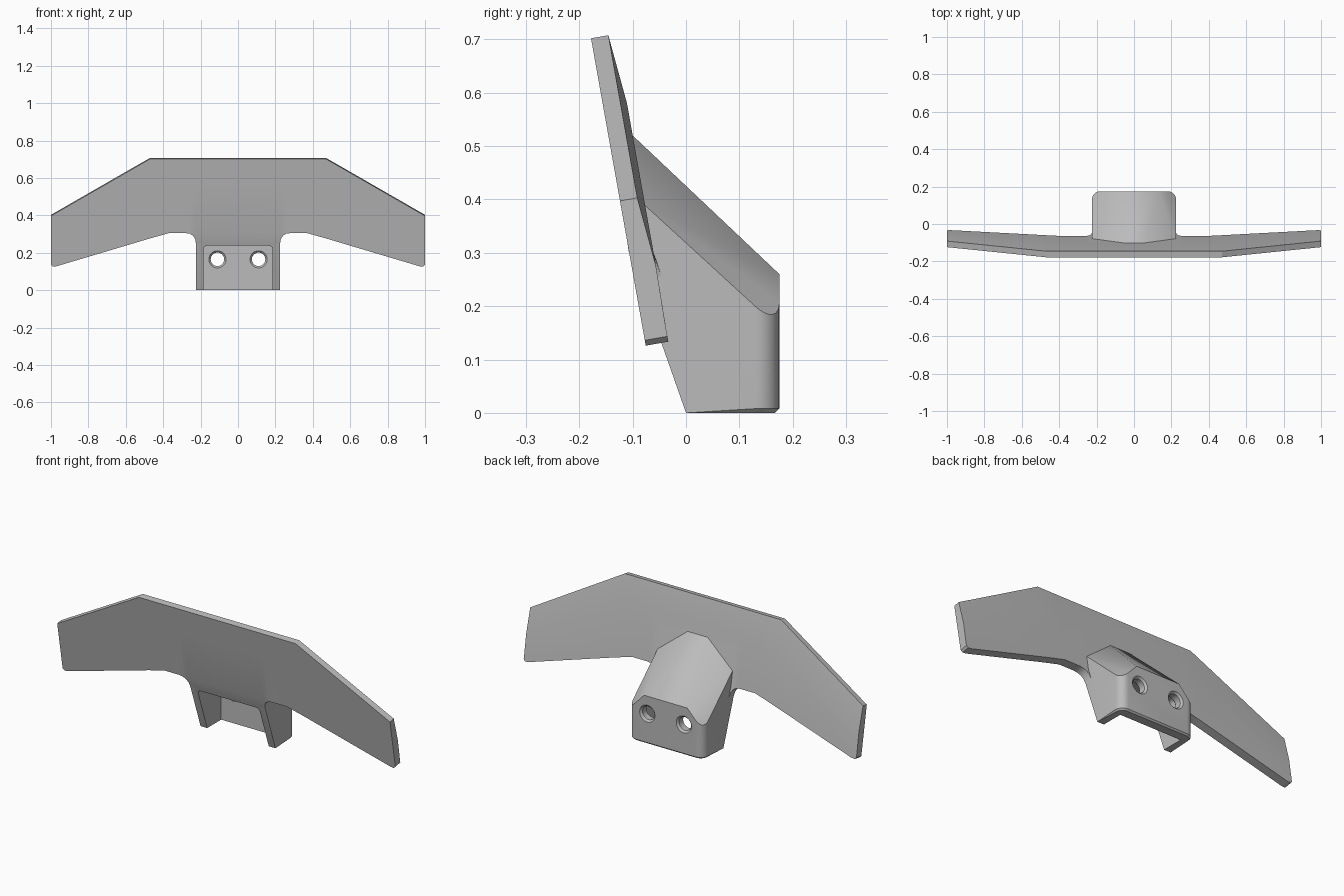
import bpy, bmesh
from math import sin, cos, pi, radians
from mathutils import Matrix

if "Cube" in bpy.data.objects:
    bpy.data.objects.remove(bpy.data.objects["Cube"])

grey = bpy.data.materials.new("plain_grey")
grey.use_nodes = True
grey.diffuse_color = (0.5, 0.5, 0.5, 1)
grey.node_tree.nodes["Principled BSDF"].inputs["Base Color"].default_value = grey.diffuse_color


def make(name, bm):
    bmesh.ops.recalc_face_normals(bm, faces=bm.faces)
    mesh = bpy.data.meshes.new(name)
    bm.to_mesh(mesh)
    bm.free()
    mesh.materials.append(grey)
    ob = bpy.data.objects.new(name, mesh)
    bpy.context.collection.objects.link(ob)
    return ob


def activate(ob):
    bpy.ops.object.select_all(action='DESELECT')
    ob.select_set(True)
    bpy.context.view_layer.objects.active = ob


def smooth(ob):
    activate(ob)
    bpy.ops.object.shade_smooth_by_angle(angle=radians(30))


def cut(ob, cutter):
    cutter.hide_render = True
    mod = ob.modifiers.new("cut", 'BOOLEAN')
    mod.operation = 'DIFFERENCE'
    mod.solver = 'EXACT'
    mod.object = cutter
    activate(ob)
    bpy.ops.object.modifier_apply(modifier=mod.name)
    bpy.data.objects.remove(cutter)


# Wing plate: leaning columns of (x, lower edge), mirrored, thinner at the top edge
TILT = 0.178
BEND = 0.305
half = [(0.225, 0.25), (0.229, 0.274), (0.241, 0.292), (0.258, 0.302), (0.28, BEND),
        (0.37, BEND), (0.47, 0.277), (0.97, 0.128), (0.99, 0.126), (1.0, 0.136)]
columns = [(-x, z) for x, z in reversed(half)] + half


def front_y(x, z):
    if abs(x) < 0.3 and z < BEND:
        return -z * 0.355
    return -0.178 + (0.702 - z) * TILT


bm = bmesh.new()
fronts, backs = [], []
for x, low in columns:
    top = 0.702 - max(0, abs(x) - 0.47) * 0.575
    second = BEND if abs(x) < 0.27 else low + 0.02
    front, back = [], []
    for z, t in ((low, 0.043), (second, 0.043), (top - 0.13, 0.045), (top, 0.033)):
        y = front_y(x, z)
        front.append(bm.verts.new((x, y, z)))
        back.append(bm.verts.new((x, y + t * 0.985, z + t * 0.174)))
    fronts.append(front)
    backs.append(back)
for i in range(len(columns) - 1):
    for side in (fronts, backs):
        for r in range(3):
            bm.faces.new((side[i][r], side[i + 1][r], side[i + 1][r + 1], side[i][r + 1]))
    for r in (0, 3):
        bm.faces.new((fronts[i][r], fronts[i + 1][r], backs[i + 1][r], backs[i][r]))
for e in (0, -1):
    for r in range(3):
        bm.faces.new((fronts[e][r], fronts[e][r + 1], backs[e][r + 1], backs[e][r]))
smooth(make("wing_plate", bm))

# Mounting block: faceted hull with rounded rear corners
bm = bmesh.new()
for s in (-1, 1):
    points = [(0.225, 0, 0), (0.225, front_y(0.225, BEND), BEND), (0.06, -0.11, 0.525),
              (0.06, -0.1, 0.52), (0.13, 0.175, 0.26), (0.225, -0.078, 0.39)]
    for k in range(9):
        a = k * pi / 16
        for r, z in ((0.037, 0), (0.045, 0.008), (0.045, None)):
            x, y = 0.18 + r * cos(a), 0.13 + r * sin(a)
            if z is None:
                z = 0.26 - 1.07 * (x - 0.13) - 0.915 * (y - 0.175)
            points.append((x, y, z))
    for x, y, z in points:
        bm.verts.new((s * x, y, z))
hull = bmesh.ops.convex_hull(bm, input=bm.verts)
loose = [v for v in bm.verts if not v.link_faces]
bmesh.ops.delete(bm, geom=loose, context='VERTS')
bmesh.ops.dissolve_limit(bm, angle_limit=radians(1), verts=bm.verts, edges=bm.edges)
block = make("mounting_block", bm)

# Open pocket at the front with rounded upper corners
bm = bmesh.new()
arc = [(0.165 + 0.02 * cos(k * pi / 8), 0.218 + 0.02 * sin(k * pi / 8)) for k in range(5)]
outline = [(0.185, -0.1)] + arc
outline += [(-x, z) for x, z in reversed(outline)]
face = bm.faces.new([bm.verts.new((x, -0.3, z)) for x, z in outline])
ext = bmesh.ops.extrude_face_region(bm, geom=[face])
bmesh.ops.translate(bm, vec=(0, 0.42, 0),
                    verts=[v for v in ext["geom"] if isinstance(v, bmesh.types.BMVert)])
cut(block, make("pocket_cutter", bm))

# Two screw holes, chamfered at both ends
for s in (-1, 1):
    bm = bmesh.new()
    rings = []
    for y, r in ((0.11, 0.046), (0.12, 0.046), (0.13, 0.036),
                 (0.165, 0.036), (0.175, 0.046), (0.19, 0.046)):
        made = bmesh.ops.create_circle(
            bm, segments=32, radius=r,
            matrix=Matrix.Translation((s * 0.11, y, 0.165)) @ Matrix.Rotation(pi / 2, 4, 'X'))
        rings.append(made["verts"])
    for a, b in zip(rings, rings[1:]):
        for i in range(32):
            j = (i + 1) % 32
            bm.faces.new((a[i], a[j], b[j], b[i]))
    bm.faces.new(rings[0])
    bm.faces.new(rings[-1])
    cut(block, make("hole_cutter", bm))
smooth(block)
